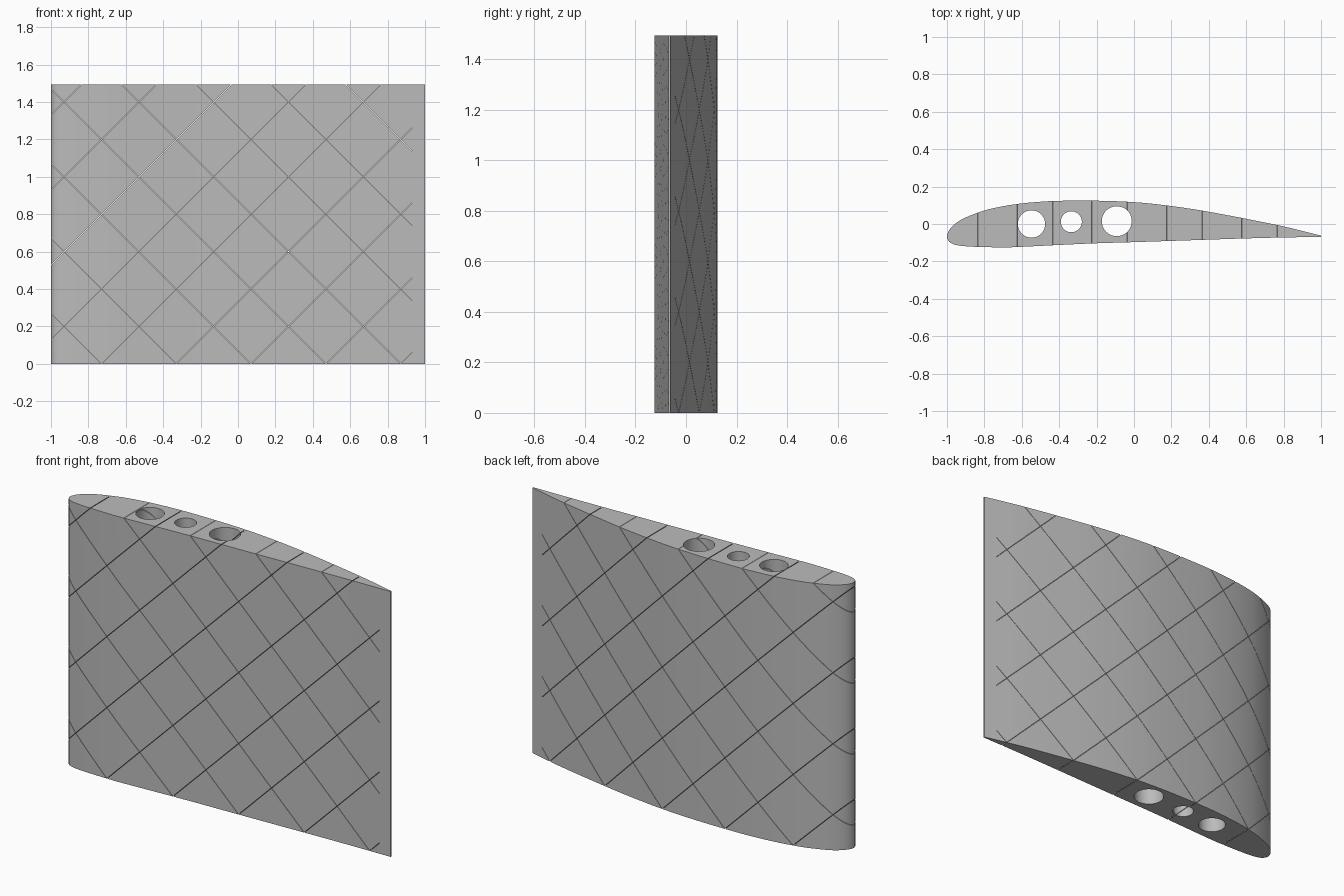
import bpy
import bmesh
from mathutils import Vector

cube = bpy.data.objects.get("Cube")
if cube:
    bpy.data.objects.remove(cube, do_unlink=True)

SPAN = 1.495
SLIT = 0.003      # slit width measured along z
PITCH = 0.4       # spacing of the diagonal slits

grey = bpy.data.materials.new("light_grey")
grey.use_nodes = True
grey.diffuse_color = (0.5, 0.5, 0.5, 1)
grey.node_tree.nodes["Principled BSDF"].inputs["Base Color"].default_value = (0.5, 0.5, 0.5, 1)


def smooth_path(points, steps=4):
    """Catmull-Rom curve through the points."""
    pts = [Vector(p) for p in points]
    pts = [2 * pts[0] - pts[1]] + pts + [2 * pts[-1] - pts[-2]]
    out = []
    for a, b, c, d in zip(pts, pts[1:], pts[2:], pts[3:]):
        for i in range(steps):
            t = i / steps
            out.append(0.5 * (2 * b + (c - a) * t + (2 * a - 5 * b + 4 * c - d) * t ** 2
                              + (3 * b - a - 3 * c + d) * t ** 3))
    return out + [pts[-2]]


def add_prism(bm, outline, offset):
    """Extrude a closed outline of 3D points along the offset."""
    face = bm.faces.new([bm.verts.new(p) for p in outline])
    new = bmesh.ops.extrude_face_region(bm, geom=[face], use_keep_orig=True)["geom"]
    verts = [g for g in new if isinstance(g, bmesh.types.BMVert)]
    bmesh.ops.translate(bm, verts=verts, vec=offset)


def make_object(name, bm):
    bmesh.ops.recalc_face_normals(bm, faces=bm.faces)
    mesh = bpy.data.meshes.new(name)
    bm.to_mesh(mesh)
    bm.free()
    mesh.materials.append(grey)
    obj = bpy.data.objects.new(name, mesh)
    bpy.context.collection.objects.link(obj)
    return obj


# Wing section: over the top from trailing edge to nose, then back underneath
section = [(1, -0.062), (0.9, -0.037), (0.8, -0.013), (0.65, 0.018), (0.5, 0.047),
           (0.35, 0.074), (0.2, 0.096), (0.05, 0.113), (-0.1, 0.122), (-0.25, 0.125),
           (-0.4, 0.124), (-0.5, 0.119), (-0.6, 0.11), (-0.7, 0.095), (-0.8, 0.072),
           (-0.9, 0.035), (-0.95, 0.006), (-0.985, -0.028), (-1, -0.063),
           (-0.992, -0.09), (-0.97, -0.106), (-0.93, -0.116), (-0.85, -0.122),
           (-0.7, -0.125), (-0.6, -0.122), (-0.4, -0.112), (-0.2, -0.103),
           (0, -0.097), (0.3, -0.087), (0.6, -0.077), (0.8, -0.072), (1, -0.069)]
bm = bmesh.new()
add_prism(bm, [(p.x, p.y, 0) for p in smooth_path(section)], (0, 0, SPAN))
wing = make_object("wing_panel", bm)


# Thin diagonal slits, one cutter for each direction
def slit_cutter(name, slope):
    bm = bmesh.new()
    x0, x1 = -1.1, 0.93
    for k in range(-3, 7):
        c = slope * -0.07 + PITCH * k
        z0, z1 = c + slope * x0, c + slope * x1
        if max(z0, z1) < 0 or min(z0, z1) > SPAN:
            continue
        h = SLIT / 2
        add_prism(bm, [(x0, -0.2, z0 - h), (x1, -0.2, z1 - h),
                       (x1, -0.2, z1 + h), (x0, -0.2, z0 + h)], (0, 0.4, 0))
    return make_object(name, bm)


# Spar holes running the full span
def hole_cutter():
    bm = bmesh.new()
    for x, y, r in ((-0.548, 0, 0.073), (-0.335, 0.012, 0.056), (-0.092, 0.015, 0.08)):
        made = bmesh.ops.create_cone(bm, cap_ends=True, segments=64, radius1=r, radius2=r,
                                     depth=SPAN + 0.4)["verts"]
        bmesh.ops.translate(bm, verts=made, vec=(x, y, SPAN / 2))
    return make_object("spar_hole_cutter", bm)


cutters = [hole_cutter(), slit_cutter("rising_slit_cutter", 1),
           slit_cutter("falling_slit_cutter", -1)]
bpy.ops.object.select_all(action="DESELECT")
wing.select_set(True)
bpy.context.view_layer.objects.active = wing
for cutter in cutters:
    mod = wing.modifiers.new(cutter.name, "BOOLEAN")
    mod.operation = "DIFFERENCE"
    mod.solver = "EXACT"
    mod.object = cutter
    bpy.ops.object.modifier_apply(modifier=mod.name)
    bpy.data.objects.remove(cutter, do_unlink=True)

bpy.ops.object.shade_smooth_by_angle(angle=0.5)
